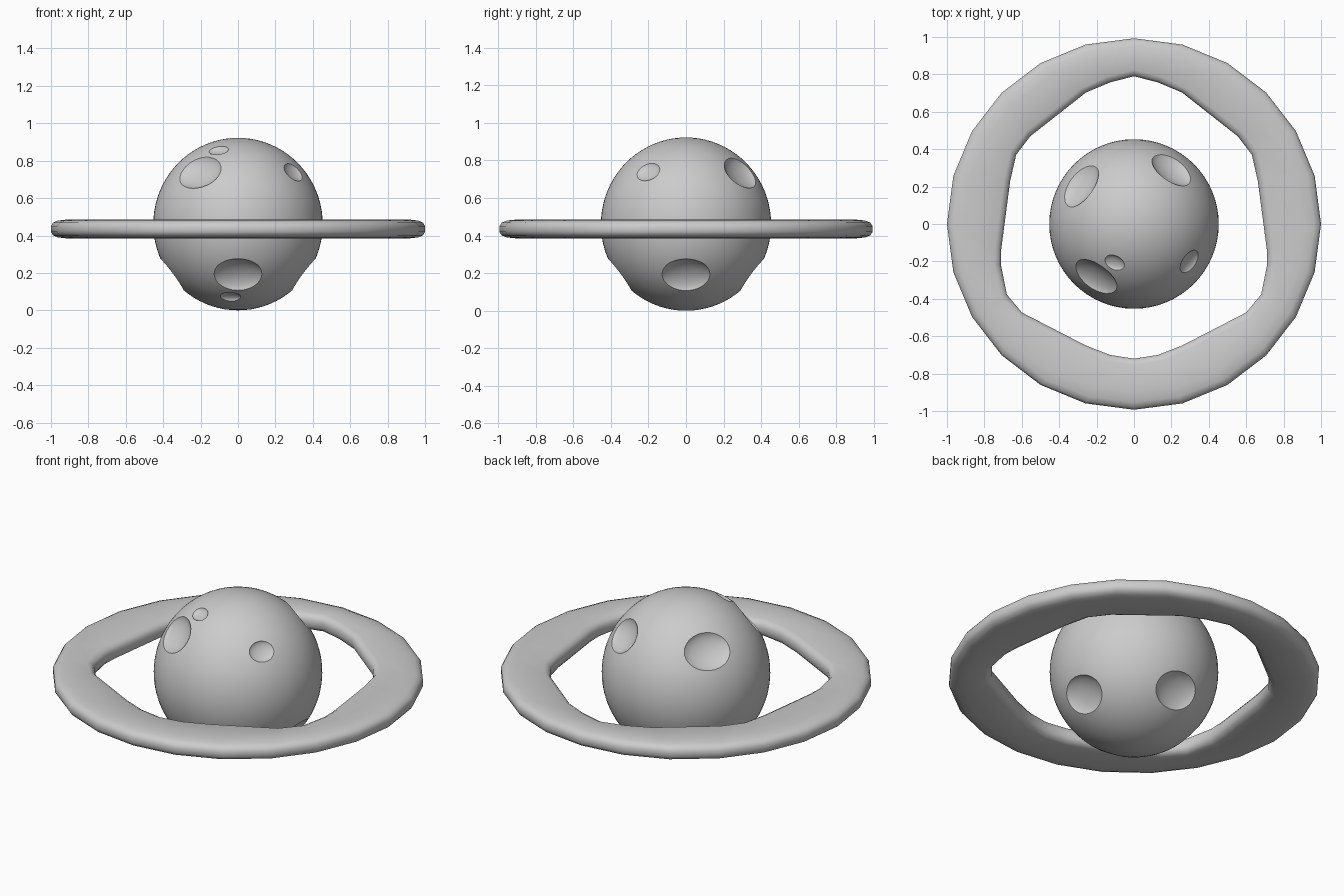
import bpy, bmesh, math
from mathutils import Vector, Matrix

if "Cube" in bpy.data.objects:
    bpy.data.objects.remove(bpy.data.objects["Cube"])

R = 0.453
CENTRE = Vector((0, 0, 0.461))


def add_object(name, bm):
    mesh = bpy.data.meshes.new(name)
    bm.to_mesh(mesh)
    bm.free()
    obj = bpy.data.objects.new(name, mesh)
    bpy.context.collection.objects.link(obj)
    return obj


def smooth(obj, angle):
    bpy.ops.object.select_all(action='DESELECT')
    obj.select_set(True)
    bpy.context.view_layer.objects.active = obj
    bpy.ops.object.shade_smooth_by_angle(angle=math.radians(angle))


def crater_cutter(bm, direction, width, height, depth):
    """Flattened ellipsoid whose cap scoops an oval bowl out of the planet."""
    n = Vector(direction).normalized()
    side = Vector((0, 0, 1)).cross(n).normalized()
    up = n.cross(side)
    sag = R - math.sqrt(R * R - width * height / 4)
    c = 2 * depth                       # half thickness, bowl is its lower half
    k = 1 / math.sqrt(0.75)
    pos = CENTRE + n * (R - sag + depth)
    rot = Matrix((side, up, n)).transposed().to_4x4()
    scale = Matrix.Diagonal((width / 2 * k, height / 2 * k, c, 1))
    bmesh.ops.create_uvsphere(bm, u_segments=40, v_segments=24, radius=1,
                              matrix=Matrix.Translation(pos) @ rot @ scale)


# Planet ball
bm = bmesh.new()
bmesh.ops.create_uvsphere(bm, u_segments=64, v_segments=40, radius=1,
                          matrix=Matrix.Translation(CENTRE) @ Matrix.Diagonal((R, R, 0.461, 1)))
planet = add_object("planet", bm)

# Craters: direction from planet centre, width, height, depth
craters = [
    ((-0.205, -0.285, 0.275), 0.26, 0.20, 0.03),
    ((0.295, -0.20, 0.275), 0.135, 0.11, 0.015),
    ((0.205, 0.295, 0.275), 0.24, 0.19, 0.03),
    ((-0.285, 0.205, 0.275), 0.26, 0.20, 0.03),
    ((-0.105, -0.21, 0.40), 0.10, 0.075, 0.01),
    ((-0.04, -0.235, -0.385), 0.10, 0.075, 0.01),
]
for i in range(4):                      # four around the lower half
    a = i * math.pi / 2
    craters.append(((math.cos(a), math.sin(a), -0.76), 0.26, 0.20, 0.03))
bm = bmesh.new()
for c in craters:
    crater_cutter(bm, *c)
cutter = add_object("crater_cutter", bm)
cutter.hide_render = True

cut = planet.modifiers.new("craters", 'BOOLEAN')
cut.operation = 'DIFFERENCE'
cut.solver = 'EXACT'
cut.object = cutter
bpy.context.view_layer.objects.active = planet
planet.select_set(True)
bpy.ops.object.modifier_apply(modifier=cut.name)
bpy.data.objects.remove(cutter)
smooth(planet, 25)

# Ring: 24-sided outside, soft hexagon inside (right half, back to front)
half = [(0, 0.79), (0.128, 0.757), (0.257, 0.703), (0.556, 0.468), (0.63, 0.37),
        (0.662, 0.23), (0.71, -0.136), (0.712, -0.216), (0.68, -0.377),
        (0.60, -0.473), (0.257, -0.65), (0.128, -0.70), (0, -0.72)]
inner = half + [(-x, y) for x, y in half[-2:0:-1]]
Z = 0.435
# Cross-section: (from inner 0 to outer 1, inset from that edge, height)
edge_out = [(0.09, 0.05), (0.04, 0.045), (0.012, 0.034), (0, 0.015)]
edge_in = [(0, 0.02), (0.012, 0.038), (0.035, 0.05)]
section = [(0, i, h) for i, h in edge_in] + [(1, i, h) for i, h in edge_out]
section += [(s, i, -h) for s, i, h in reversed(section)]

bm = bmesh.new()
loops = []
for k, p in enumerate(inner):
    a = math.radians(90 - 15 * k)
    pin = Vector((p[0], p[1], 0))
    pout = Vector((math.cos(a), math.sin(a) * 0.993, 0))
    across = (pout - pin).normalized()
    loop = []
    for s, inset, h in section:
        q = pout - across * inset if s else pin + across * inset
        loop.append(bm.verts.new((q.x, q.y, Z + h)))
    loops.append(loop)
n = len(section)
for k in range(len(loops)):
    a, b = loops[k], loops[(k + 1) % len(loops)]
    for j in range(n):
        bm.faces.new((a[j], a[(j + 1) % n], b[(j + 1) % n], b[j]))
bmesh.ops.recalc_face_normals(bm, faces=bm.faces)
ring = add_object("ring", bm)
smooth(ring, 50)
